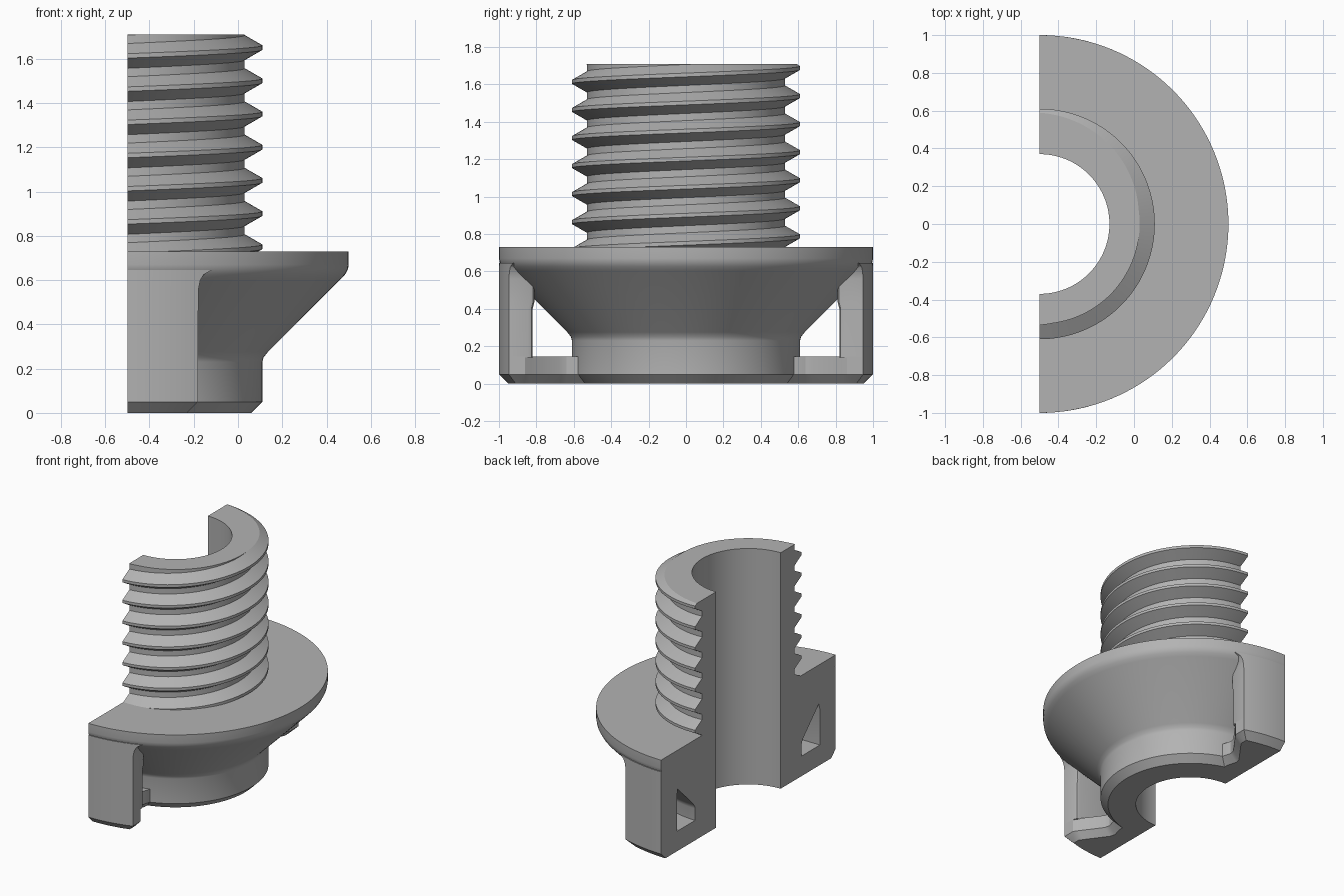
import bpy, bmesh, math
from mathutils import Vector

cube = bpy.data.objects.get("Cube")
if cube:
    bpy.data.objects.remove(cube)

AXIS_X = -0.5          # the part is a half section about this axis
SEG = 72
BORE, ROOT, CREST = 0.37, 0.53, 0.61
DECK, TOP, PITCH = 0.73, 1.71, 0.15

grey = bpy.data.materials.new("plain grey")
grey.use_nodes = True
colour = (0.45, 0.45, 0.45, 1)
grey.diffuse_color = colour
grey.node_tree.nodes["Principled BSDF"].inputs["Base Color"].default_value = colour


def loft(rings):
    """Skin closed rings of equal length and cap both ends."""
    bm = bmesh.new()
    loops = [[bm.verts.new(p) for p in ring] for ring in rings]
    n = len(loops[0])
    for a, b in zip(loops, loops[1:]):
        for i in range(n):
            j = (i + 1) % n
            bm.faces.new((a[i], a[j], b[j], b[i]))
    bm.faces.new(loops[0])
    bm.faces.new(loops[-1])
    return bm


def finish(bm, name, angle=28):
    bmesh.ops.recalc_face_normals(bm, faces=bm.faces)
    mesh = bpy.data.meshes.new(name)
    bm.to_mesh(mesh)
    bm.free()
    mesh.materials.append(grey)
    obj = bpy.data.objects.new(name, mesh)
    bpy.context.collection.objects.link(obj)
    bpy.ops.object.select_all(action='DESELECT')
    obj.select_set(True)
    bpy.context.view_layer.objects.active = obj
    bpy.ops.object.shade_smooth_by_angle(angle=math.radians(angle))
    return obj


def half_turn(profile_at):
    """Sweep a radius/height profile through half a turn."""
    rings = []
    for k in range(SEG + 1):
        t = k / SEG
        a = math.pi * (t - 0.5)
        rings.append([(AXIS_X + r * math.cos(a), r * math.sin(a), z)
                      for r, z in profile_at(t)])
    return loft(rings)


# Flanged conical hub
hub = [(BORE, 0), (0.56, 0), (CREST, 0.05), (CREST, 0.23), (0.615, 0.25),
       (0.635, 0.275), (0.965, 0.605), (0.985, 0.627), (0.997, 0.65),
       (1, 0.67), (1, DECK), (BORE, DECK)]
finish(half_turn(lambda t: hub), "flanged_hub")


# Threaded sleeve: helical profile trimmed flat at both ends
def thread_profile(t):
    start = 0.563 + PITCH * t / 2
    pts = [(BORE, 1.9), (BORE, 0.45)]
    for i in range(9):
        z = start + i * PITCH
        pts += [(ROOT, z - 0.056), (CREST, z - 0.01),
                (CREST, z + 0.01), (ROOT, z + 0.056)]
    return pts


bm = half_turn(thread_profile)
for height, up in ((TOP, 1), (DECK, -1)):
    cut = bmesh.ops.bisect_plane(bm, geom=bm.verts[:] + bm.edges[:] + bm.faces[:],
                                 plane_co=(0, 0, height), plane_no=(0, 0, up),
                                 clear_outer=True)
    rim = [e for e in cut["geom_cut"] if isinstance(e, bmesh.types.BMEdge)]
    bmesh.ops.contextual_create(bm, geom=rim)
finish(bm, "threaded_sleeve")


# Side legs: each has a foot bar that ties an outer post to the hub
def arc(half, radius):
    end = math.asin(half / radius)
    return [(radius * math.sin(end * i / 10), radius * math.cos(end * i / 10))
            for i in range(11)]


def post_outline(half, inner):
    return arc(half, 1) + [(half, inner + 0.025), (half - 0.007, inner + 0.007),
                           (half - 0.025, inner), (0, inner)]


def foot_outline(inset):
    half = 0.32 - inset
    return arc(half, 1 - inset) + [
        (half, 0.86), (half - 0.02, 0.83), (0.19 - inset, 0.68),
        (0.18 - inset, 0.64), (0.2 - inset, 0.57), (0.2 - inset, 0.5), (0, 0.5)]


def stack(layers, side):
    return loft([[(AXIS_X + x, side * y, z) for x, y in outline]
                 for z, outline in layers])


for side, label in ((-1, "front"), (1, "back")):
    finish(stack([(0, foot_outline(0.05)), (0.05, foot_outline(0)),
                  (0.145, foot_outline(0))], side), label + "_foot_bar")
    finish(stack([(0.14, post_outline(0.32, 0.82)),
                  (0.40, post_outline(0.32, 0.82)),
                  (0.44, post_outline(0.32, 0.81)),
                  (0.56, post_outline(0.322, 0.81)),
                  (0.60, post_outline(0.33, 0.81)),
                  (0.625, post_outline(0.345, 0.81)),
                  (0.645, post_outline(0.38, 0.81))], side), label + "_post")
